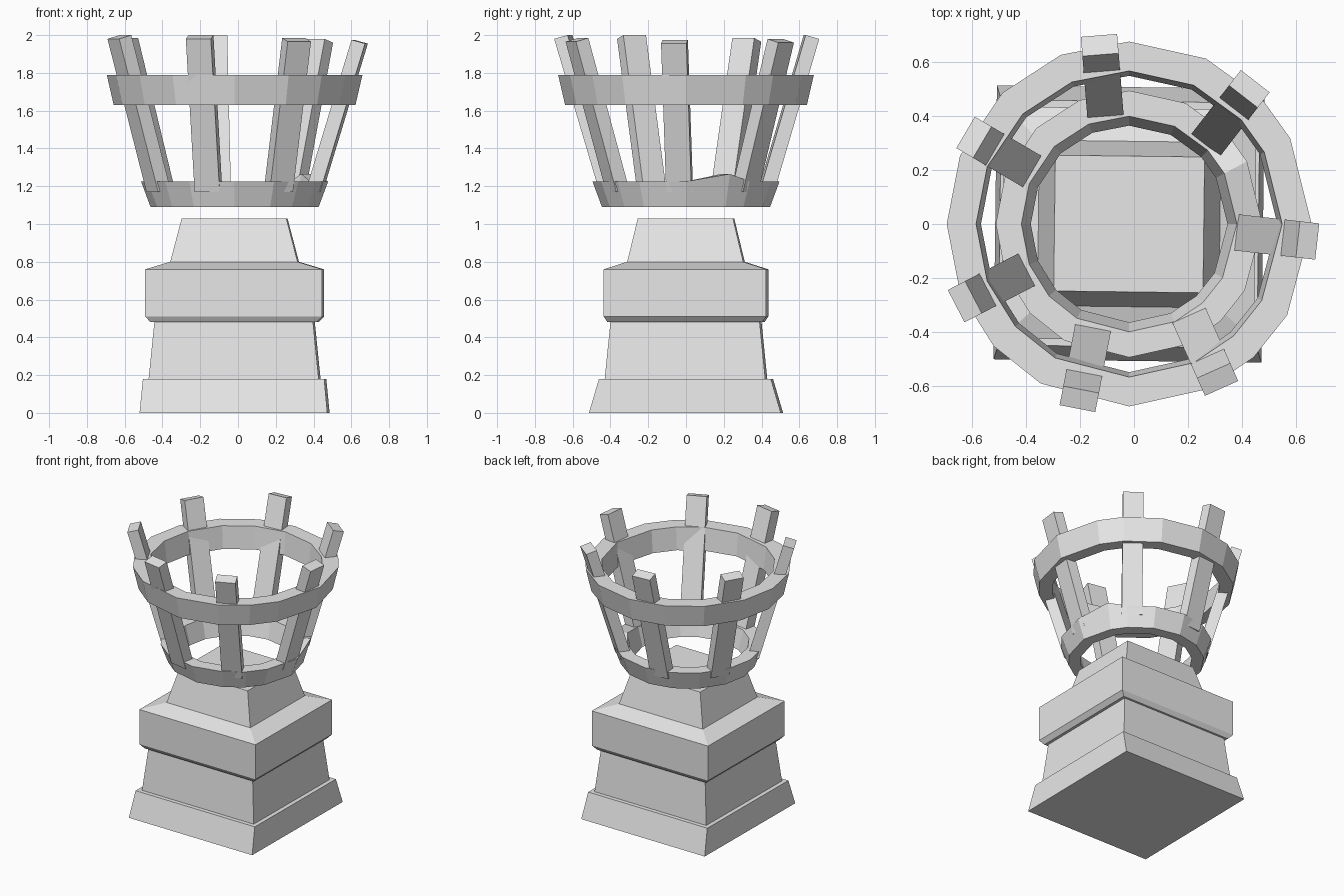
import bpy, bmesh
from math import cos, sin, radians
from mathutils import Vector

cube = bpy.data.objects.get("Cube")
if cube:
    bpy.data.objects.remove(cube, do_unlink=True)

stone = bpy.data.materials.new("light_grey")
stone.use_nodes = True
stone.diffuse_color = (0.8, 0.8, 0.8, 1)
stone.node_tree.nodes["Principled BSDF"].inputs["Base Color"].default_value = (0.8, 0.8, 0.8, 1)

CX = -0.018  # shared axis of pedestal and basket


def finish(bm, name):
    bmesh.ops.recalc_face_normals(bm, faces=bm.faces)
    mesh = bpy.data.meshes.new(name)
    bm.to_mesh(mesh)
    bm.free()
    mesh.materials.append(stone)
    obj = bpy.data.objects.new(name, mesh)
    bpy.context.collection.objects.link(obj)
    return obj


def bridge(bm, a, b):
    n = len(a)
    for i in range(n):
        j = (i + 1) % n
        bm.faces.new((a[i], a[j], b[j], b[i]))


def pedestal(name, levels):
    """Stack of rectangles: (z, half width, half depth)."""
    bm = bmesh.new()
    loops = [[bm.verts.new((sx * w, sy * d, z))
              for sx, sy in ((-1, -1), (1, -1), (1, 1), (-1, 1))]
             for z, w, d in levels]
    for a, b in zip(loops, loops[1:]):
        bridge(bm, a, b)
    bm.faces.new(loops[0])
    bm.faces.new(loops[-1])
    obj = finish(bm, name)
    obj.location.x = CX
    obj.rotation_euler.z = radians(-0.7)


# Slightly uneven spacing of the hoop corners
ANGLES = [0, 28, 43, 65, 90, 112, 134, 158, 180, 202, 222, 241, 270, 295, 313, 330]


def hoop(name, section, bent_corner=None):
    """Faceted band from a four-point (radius, z) section."""
    bm = bmesh.new()
    loops = [[bm.verts.new((CX + r * cos(radians(a)), r * sin(radians(a)), z))
              for a in ANGLES] for r, z in section]
    for a, b in zip(loops, loops[1:] + loops[:1]):
        bridge(bm, a, b)
    if bent_corner is not None:  # lifted top edge at one corner
        for loop in loops[1:3]:
            loop[bent_corner].co.z += 0.04
    finish(bm, name)


def post(name, foot, tip, top, width=0.135, thick=0.072):
    """Leaning beam from its inner foot to its outer tip."""
    foot, tip = Vector((*foot, 1.19)), Vector((*tip, top))
    out = tip - foot
    out.z = 0
    out.normalize()
    side = Vector((-out.y, out.x, 0)) * width / 2
    step = out * thick - Vector((0, 0, 0.02))
    bm = bmesh.new()
    ends = []
    for inner in (foot, tip - step):
        ends.append([bm.verts.new(p) for p in (inner - side, inner + side,
                                               inner + step + side, inner + step - side)])
        bm.faces.new(ends[-1])
    bridge(bm, *ends)
    finish(bm, name)


# Square stepped pedestal
pedestal("pedestal", [
    (0, 0.497, 0.508), (0.18, 0.48, 0.455),
    (0.18, 0.45, 0.425), (0.48, 0.42, 0.395),
    (0.48, 0.44, 0.41), (0.51, 0.468, 0.43), (0.76, 0.468, 0.43),
    (0.80, 0.337, 0.307), (1.03, 0.277, 0.252)])

# Two hoops of the basket
hoop("lower_hoop", [(0.445, 1.09), (0.495, 1.225), (0.40, 1.225), (0.365, 1.09)], 1)
hoop("upper_hoop", [(0.64, 1.63), (0.677, 1.79), (0.568, 1.79), (0.55, 1.63)])

# Seven flaring posts: inner foot, outer tip, top height
POSTS = {
    "back_post": ((-0.105, 0.39), (-0.13, 0.70), 1.98),
    "back_left_post": ((0.26, 0.285), (0.45, 0.53), 1.96),
    "left_post": ((0.37, -0.03), (0.68, -0.065), 1.955),
    "front_left_post": ((0.20, -0.33), (0.325, -0.61), 1.965),
    "front_post": ((-0.15, -0.375), (-0.21, -0.685), 1.98),
    "front_right_post": ((-0.39, -0.165), (-0.66, -0.305), 1.98),
    "back_right_post": ((-0.37, 0.19), (-0.625, 0.34), 1.965),
}
for label, (foot, tip, top) in POSTS.items():
    post(label, foot, tip, top)
